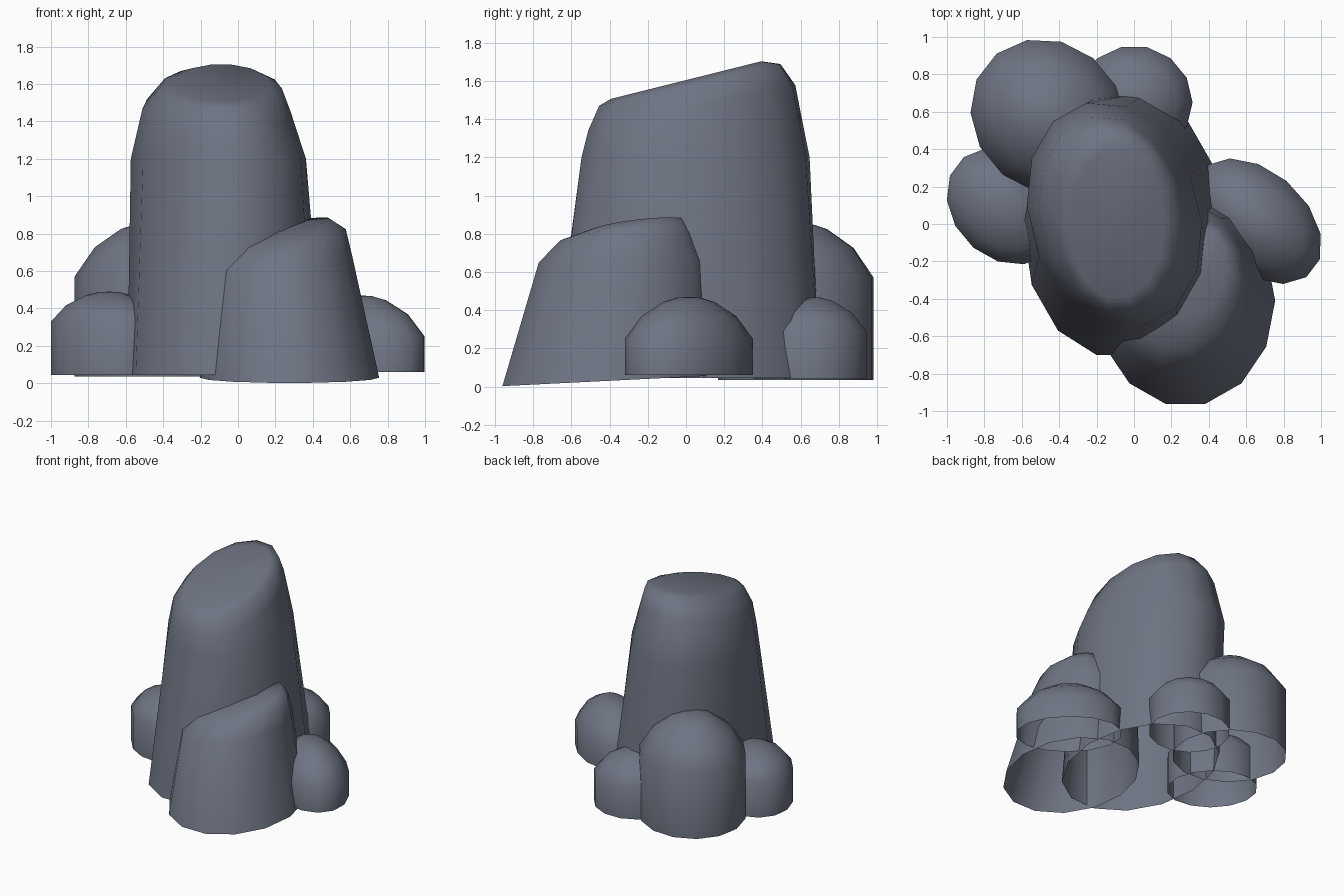
import bpy, bmesh, math

if "Cube" in bpy.data.objects:
    bpy.data.objects.remove(bpy.data.objects["Cube"])

SIDES = 14

# Dark blue-grey stone
stone = bpy.data.materials.new("stone")
stone.diffuse_color = (.155, .175, .225, 1)
stone.use_nodes = True
stone.node_tree.nodes["Principled BSDF"].inputs["Base Color"].default_value = stone.diffuse_color

def rock(name, rings, cap):
    """Loft elliptical rings (cx, cy, rx, ry, rot, z, slope_x, slope_y) up to a cap point; open underneath."""
    bm = bmesh.new()
    loops = []
    for cx, cy, rx, ry, rot, z, sx, sy in rings:
        a = math.radians(rot)
        loop = []
        for i in range(SIDES):
            # start angle is shifted so vertices keep the same heading on every ring
            t = 2 * math.pi * i / SIDES - a
            px, py = 1.01 * rx * math.cos(t), 1.01 * ry * math.sin(t)
            dx = px * math.cos(a) - py * math.sin(a)
            dy = px * math.sin(a) + py * math.cos(a)
            loop.append(bm.verts.new((cx + dx, cy + dy, z + sx * dx + sy * dy)))
        loops.append(loop)
    for lo, hi in zip(loops, loops[1:]):
        for i in range(SIDES):
            j = (i + 1) % SIDES
            bm.faces.new((lo[i], lo[j], hi[j], hi[i]))
    tip = bm.verts.new(cap)
    for i in range(SIDES):
        bm.faces.new((loops[-1][i], loops[-1][(i + 1) % SIDES], tip))
    mesh = bpy.data.meshes.new(name)
    bm.to_mesh(mesh)
    bm.free()
    for p in mesh.polygons:
        p.use_smooth = True
    mesh.materials.append(stone)
    ob = bpy.data.objects.new(name, mesh)
    bpy.context.collection.objects.link(ob)
    return ob

def boulder(name, x, y, rx, ry, rot, base, wall, top):
    """Straight wall with a rounded dome above."""
    rings = [(x, y, rx, ry, rot, base, 0, 0)]
    for r, h in ((1, 0), (.74, .54), (.4, .88), (.18, .98)):
        rings.append((x, y, rx * r, ry * r, rot, wall + (top - wall) * h, 0, 0))
    return rock(name, rings, (x, y, top))

# Tall central rock with slanted top
rock("tall_rock", [
    (-.065, .00, .52, .71, -5, .045, 0, 0),
    (-.105, .05, .45, .61, 17, 1.20, 0, 0),
    (-.115, .03, .385, .55, 12, 1.46, 0, .22),
    (-.09, .02, .32, .48, 6, 1.58, 0, .23),
    (-.09, .00, .25, .40, 0, 1.605, 0, .25),
], (-.09, -.02, 1.595))

# Medium leaning rock at front right
rock("front_rock", [
    (.275, -.41, .475, .56, 0, .03, 0, .05),
    (.225, -.33, .38, .45, -5, .64, .12, 0),
    (.26, -.31, .31, .36, -14, .77, .17, .04),
    (.29, -.25, .20, .25, -14, .845, .15, .1),
], (.29, -.24, .86))

# Rounded boulders around the base
boulder("back_left_boulder", -.46, .575, .43, .39, -45, .035, .57, .86)
boulder("left_boulder", -.69, .095, .34, .275, -45, .045, .33, .49)
boulder("back_boulder", .00, .65, .31, .30, 0, .04, .29, .47)
boulder("right_boulder", .655, .015, .40, .265, -42, .06, .25, .47)
